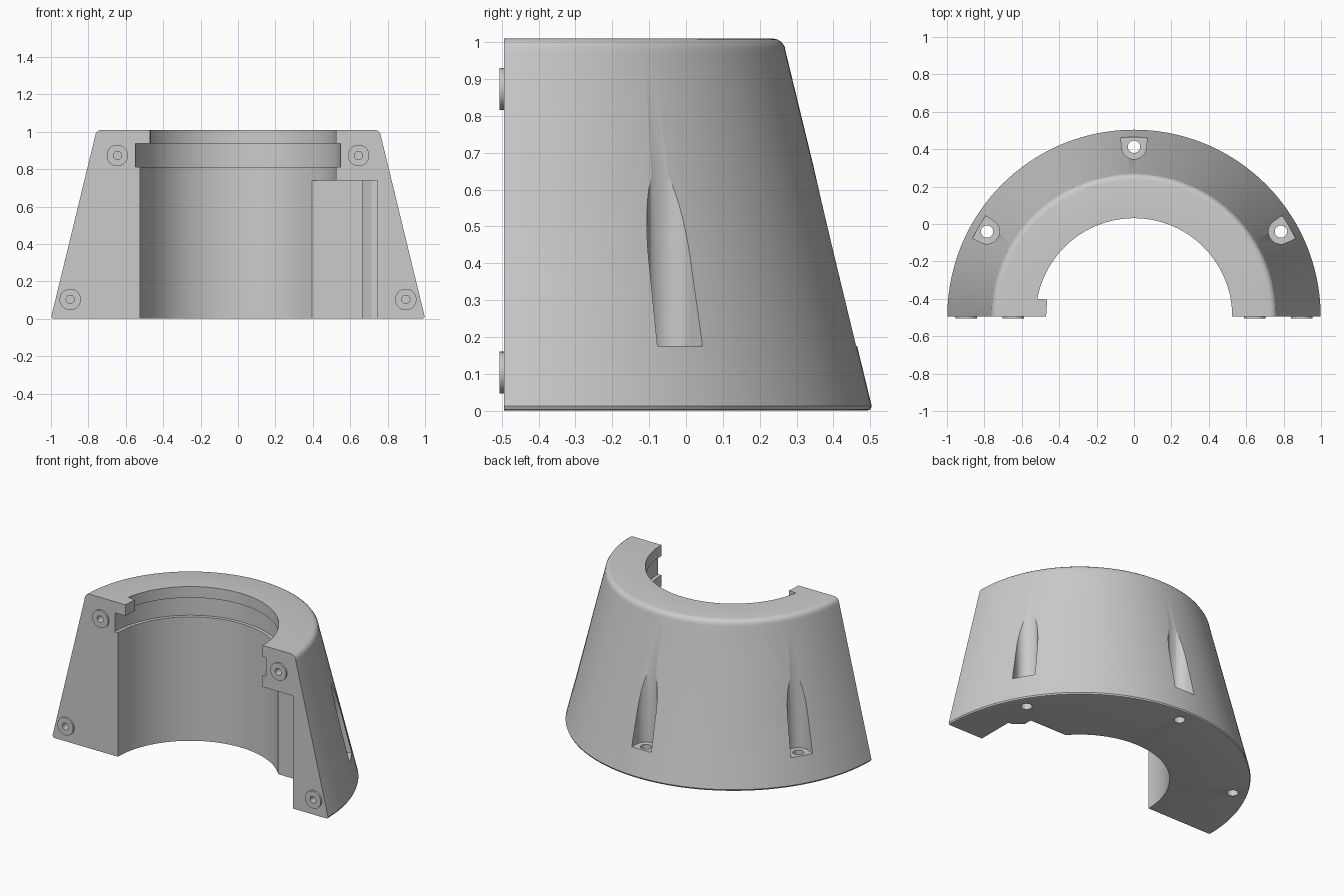
import bpy, bmesh, math
from mathutils import Matrix, Vector

if "Cube" in bpy.data.objects:
    bpy.data.objects.remove(bpy.data.objects["Cube"], do_unlink=True)

AXIS_Y = -0.494      # split plane, holding the axis of the cone
HEIGHT = 1.01
SEGMENTS = 96

grey = bpy.data.materials.new("plain grey")
grey.use_nodes = True
grey.diffuse_color = (0.6, 0.6, 0.6, 1)
grey.node_tree.nodes["Principled BSDF"].inputs["Base Color"].default_value = (0.6, 0.6, 0.6, 1)


def finish(name, bm):
    bmesh.ops.recalc_face_normals(bm, faces=bm.faces)
    mesh = bpy.data.meshes.new(name)
    bm.to_mesh(mesh)
    bm.free()
    mesh.materials.append(grey)
    ob = bpy.data.objects.new(name, mesh)
    bpy.context.collection.objects.link(ob)
    return ob


def half_revolve(name, profile):
    bm = bmesh.new()
    rings = []
    for i in range(SEGMENTS + 1):
        a = math.pi * i / SEGMENTS
        rings.append([bm.verts.new((r * math.cos(a), AXIS_Y + r * math.sin(a), z))
                      for r, z in profile])
    n = len(profile)
    for a, b in zip(rings, rings[1:]):
        for j in range(n):
            k = (j + 1) % n
            bm.faces.new((a[j], a[k], b[k], b[j]))
    bm.faces.new(rings[0])
    bm.faces.new(rings[-1])
    return finish(name, bm)


def prism(name, outline, z0, z1):
    bm = bmesh.new()
    face = bm.faces.new([bm.verts.new((x, y, z0)) for x, y in outline])
    top = bmesh.ops.extrude_face_region(bm, geom=[face])["geom"]
    bmesh.ops.translate(bm, vec=(0, 0, z1 - z0),
                        verts=[v for v in top if isinstance(v, bmesh.types.BMVert)])
    return finish(name, bm)


def front_cylinder(name, x, z, radius, y0, y1):
    bm = bmesh.new()
    place = Matrix.Translation((x, (y0 + y1) / 2, z)) @ Matrix.Rotation(math.pi / 2, 4, "X")
    bmesh.ops.create_cone(bm, cap_ends=True, segments=32, radius1=radius,
                          radius2=radius, depth=y1 - y0, matrix=place)
    return finish(name, bm)


def combine(target, tool, operation):
    mod = target.modifiers.new("combine", "BOOLEAN")
    mod.operation = operation
    mod.solver = "EXACT"
    mod.object = tool
    tool.hide_render = True
    deps = bpy.context.evaluated_depsgraph_get()
    result = bpy.data.meshes.new_from_object(target.evaluated_get(deps))
    target.modifiers.clear()
    target.data = result
    bpy.data.objects.remove(tool, do_unlink=True)


# Half cone shell: rounded outer edges, bore with a wide groove
body = half_revolve("half_cone_body", [
    (0.525, 0), (0.985, 0), (0.994, 0.003), (0.998, 0.012),
    (0.765, 0.972), (0.762, 0.987), (0.754, 0.999), (0.743, 1.007), (0.728, HEIGHT),
    (0.525, HEIGHT), (0.525, 0.937), (0.547, 0.937), (0.547, 0.812), (0.525, 0.812)])

# Small key on the right end of the top lip
key = prism("lip_key", [(-0.535, AXIS_Y), (-0.47, AXIS_Y), (-0.464, -0.405),
                        (-0.505, -0.4), (-0.535, -0.4)], 0.937, HEIGHT)
combine(body, key, "UNION")

# Stepped recess on the left, open to the front, the bore and the bottom
recess = prism("recess_cutter", [
    (0.39, AXIS_Y - 0.1), (0.745, AXIS_Y - 0.1), (0.745, AXIS_Y + 0.24),
    (0.715, AXIS_Y + 0.245), (0.662, AXIS_Y + 0.29), (0.662, AXIS_Y + 0.345),
    (0.39, AXIS_Y + 0.345)], -0.1, 0.738)
combine(body, recess, "DIFFERENCE")

# Three upright screw slots with through holes
for angle in (30, 90, 150):
    a = math.radians(angle)
    centre = Vector((0.907 * math.cos(a), AXIS_Y + 0.907 * math.sin(a)))
    out = Vector((math.cos(a), math.sin(a)))
    side = Vector((-out.y, out.x))
    arc = [centre + 0.066 * (side * math.cos(t) - out * math.sin(t))
           for t in (math.pi * i / 24 for i in range(25))]
    slot = arc + [centre + out * 0.2 - side * 0.085, centre + out * 0.2 + side * 0.085]
    combine(body, prism("slot_cutter", slot, 0.175, 0.9), "DIFFERENCE")
    ring = [centre + 0.033 * (side * math.cos(t) + out * math.sin(t))
            for t in (math.tau * i / 32 for i in range(32))]
    combine(body, prism("hole_cutter", ring, -0.1, 0.3), "DIFFERENCE")

# Drilled round bosses on the split face
for sx in (-1, 1):
    for x, z in ((0.645, 0.873), (0.897, 0.103)):
        boss = front_cylinder("boss", sx * x, z, 0.057, AXIS_Y - 0.012, AXIS_Y + 0.02)
        combine(body, boss, "UNION")
        drill = front_cylinder("drill_cutter", sx * x, z, 0.022, AXIS_Y - 0.1, AXIS_Y + 0.06)
        combine(body, drill, "DIFFERENCE")

# Smooth curved surfaces, keep the machined edges crisp
bpy.ops.object.select_all(action="DESELECT")
body.select_set(True)
bpy.context.view_layer.objects.active = body
bpy.ops.object.shade_smooth_by_angle(angle=math.radians(30))
